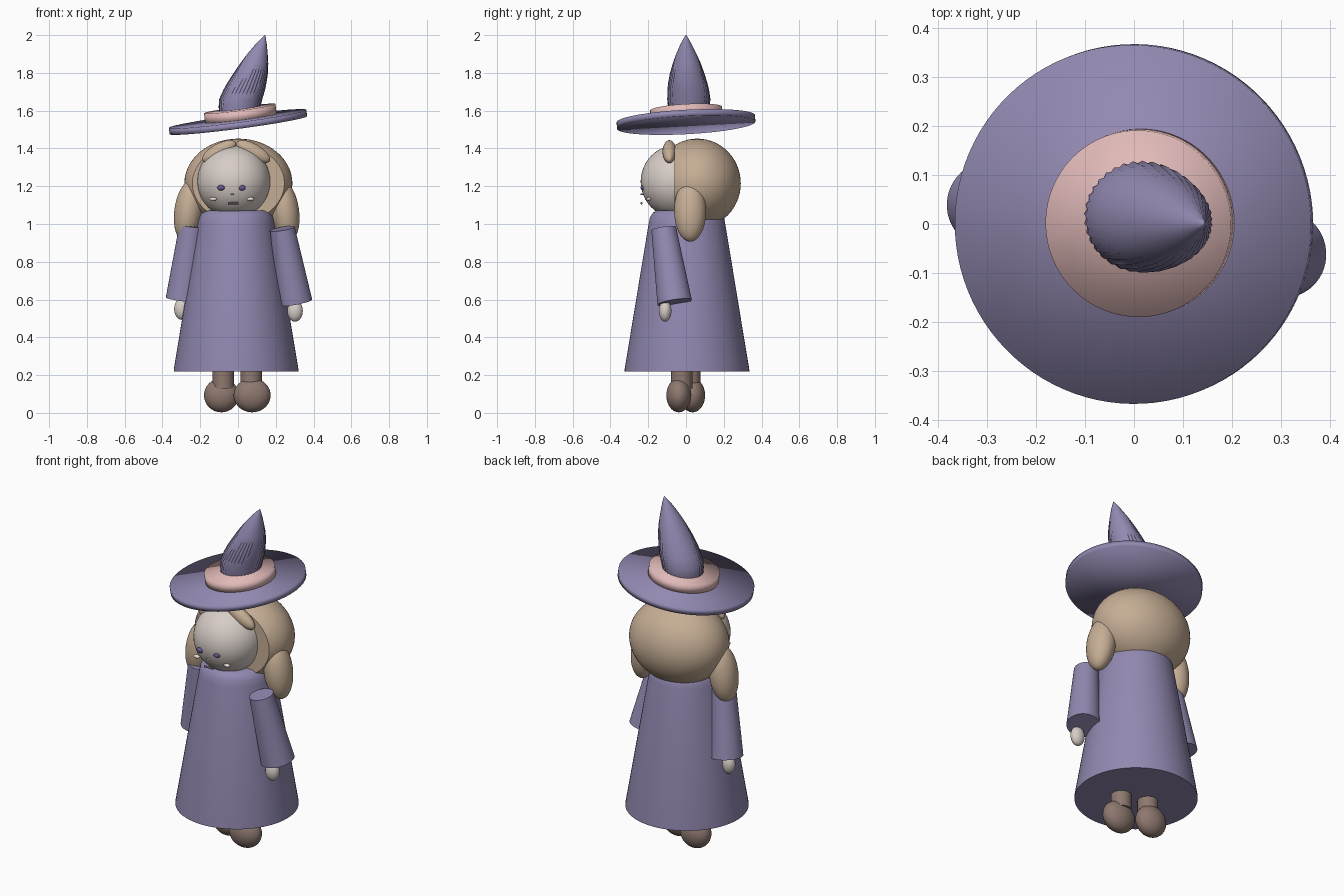
import bpy, bmesh, math
from mathutils import Vector, Matrix, Euler

if "Cube" in bpy.data.objects:
    bpy.data.objects.remove(bpy.data.objects["Cube"])


def material(name, rgb):
    m = bpy.data.materials.new(name)
    m.diffuse_color = (*rgb, 1)
    m.use_nodes = True
    m.node_tree.nodes["Principled BSDF"].inputs["Base Color"].default_value = m.diffuse_color
    return m


PURPLE = material("dusty_purple", (0.29, 0.25, 0.44))
PINK = material("soft_pink", (0.75, 0.49, 0.48))
HAIR = material("sandy_hair", (0.56, 0.42, 0.30))
SKIN = material("pale_skin", (0.68, 0.61, 0.57))
BROWN = material("boot_brown", (0.27, 0.19, 0.16))
EYE = material("eye_violet", (0.14, 0.10, 0.27))
DARK = material("mouth_grey", (0.14, 0.11, 0.12))
CHEEK = material("cheek_white", (0.80, 0.70, 0.67))


def finish(name, bm, mat, angle=40):
    bmesh.ops.recalc_face_normals(bm, faces=bm.faces[:])
    me = bpy.data.meshes.new(name)
    bm.to_mesh(me)
    bm.free()
    me.materials.append(mat)
    ob = bpy.data.objects.new(name, me)
    bpy.context.collection.objects.link(ob)
    bpy.ops.object.select_all(action='DESELECT')
    ob.select_set(True)
    bpy.context.view_layer.objects.active = ob
    if angle is None:
        bpy.ops.object.shade_smooth()
    else:
        bpy.ops.object.shade_smooth_by_angle(angle=math.radians(angle))
    return ob


def ball(name, loc, radii, mat, rot=(0, 0, 0), cut_y=None, seg=40):
    """Ellipsoid, optionally sliced flat in front of cut_y."""
    bm = bmesh.new()
    e = Euler([math.radians(a) for a in rot])
    bmesh.ops.create_uvsphere(bm, u_segments=seg, v_segments=seg // 2, radius=1,
                              matrix=Matrix.LocRotScale(Vector(loc), e, Vector(radii)))
    if cut_y is not None:
        cut = bmesh.ops.bisect_plane(bm, geom=bm.verts[:] + bm.edges[:] + bm.faces[:],
                                     plane_co=(0, cut_y, 0), plane_no=(0, -1, 0), clear_outer=True)
        edges = [g for g in cut['geom_cut'] if isinstance(g, bmesh.types.BMEdge)]
        bmesh.ops.contextual_create(bm, geom=edges)
    return finish(name, bm, mat)


def tube(name, a, b, r1, r2, mat, angle=40, seg=48):
    """Capped cone from point a to point b."""
    a, b = Vector(a), Vector(b)
    d = b - a
    m = Matrix.Translation((a + b) / 2) @ d.to_track_quat('Z', 'Y').to_matrix().to_4x4()
    bm = bmesh.new()
    bmesh.ops.create_cone(bm, cap_ends=True, segments=seg, radius1=r1, radius2=r2,
                          depth=d.length, matrix=m)
    return finish(name, bm, mat, angle)


def loft(name, rings, mat, seg, flute=0.0, twist=0.0, angle=40):
    """Stack of round rings (x, y, z, radius) with optional pleats."""
    bm = bmesh.new()
    loops = []
    for k, (x, y, z, r) in enumerate(rings):
        loop = []
        for i in range(seg):
            t = math.tau * i / seg + twist * k
            rr = r * (1 + (flute if i % 2 else -flute))
            loop.append(bm.verts.new((x + rr * math.cos(t), y + rr * math.sin(t), z)))
        loops.append(loop)
    for lo, hi in zip(loops, loops[1:]):
        for i in range(seg):
            j = (i + 1) % seg
            bm.faces.new((lo[i], lo[j], hi[j], hi[i]))
    bm.faces.new(loops[0][::-1])
    bm.faces.new(loops[-1])
    return finish(name, bm, mat, angle)


# Robe
loft("robe", [(-0.01, 0.005, z, r) for z, r in
              ((0.22, 0.33), (0.23, 0.33), (1.0, 0.203), (1.035, 0.196), (1.06, 0.18), (1.072, 0.16))],
     PURPLE, 64)

# Legs and boots
for side, x, y, r in (("left", -0.088, 0.035, 0.092), ("right", 0.075, -0.038, 0.098)):
    leg_x = -0.078 if x < 0 else 0.07
    tube(side + "_leg", (leg_x, y * 0.6, 0.13), (leg_x, y * 0.6, 0.32), 0.056, 0.056, BROWN)
    ball(side + "_boot", (x, y, 0.093), (r, 0.066, 0.09), BROWN)

# Sleeves and hands
tube("right_sleeve", (0.235, -0.118, 0.975), (0.302, -0.06, 0.585), 0.066, 0.092, PURPLE)
ball("right_hand", (0.302, -0.11, 0.54), (0.041, 0.033, 0.057), SKIN)
tube("left_sleeve", (-0.245, 0.0, 0.99), (-0.293, 0.04, 0.60), 0.066, 0.09, PURPLE)
ball("left_hand", (-0.297, 0.03, 0.55), (0.041, 0.033, 0.057), SKIN)

# Head and hair
ball("head", (-0.022, -0.05, 1.225), (0.193, 0.19, 0.193), SKIN, seg=48)
ball("hair_back", (0.002, 0.06, 1.215), (0.286, 0.23, 0.237), HAIR, cut_y=-0.06, seg=56)
for side, s, x in (("left", -1, -0.262), ("right", 1, 0.248)):
    ball(side + "_hair_lock", (x, 0.022, 1.07), (0.075, 0.085, 0.165), HAIR, rot=(0, -8 * s, 0))
    ball(side + "_fringe", (-0.01 + s * 0.09, -0.088, 1.383), (0.1, 0.036, 0.042), HAIR,
         rot=(0, 29 * s, 0))

# Face
for side, x in (("left", -0.09), ("right", 0.021)):
    ball(side + "_eye", (x, -0.228, 1.192), (0.02, 0.012, 0.015), EYE, seg=20)
for side, x in (("left", -0.131), ("right", 0.066)):
    ball(side + "_cheek", (x, -0.197, 1.132), (0.02, 0.012, 0.01), CHEEK, seg=20)
ball("nose", (-0.03, -0.235, 1.157), (0.01, 0.008, 0.004), CHEEK, seg=16)
tube("mouth", (-0.054, -0.235, 1.11), (0.002, -0.235, 1.11), 0.006, 0.006, DARK, seg=12)

# Hat brim and band, tilted to one side
tilt = Euler((math.radians(3), math.radians(-7.5), 0)).to_matrix()
up = tilt @ Vector((0, 0, 1))
centre = Vector((0, 0, 1.54))
tube("hat_brim", centre - up * 0.017, centre + up * 0.017, 0.367, 0.367, PURPLE, None, 96)
band = Vector((0.012, 0.002, 1.585))
tube("hat_band", band - up * 0.032, band + up * 0.026, 0.191, 0.191, PINK, None, 72)

# Pleated leaning hat cone
loft("hat_cone", [(0.0, 0.012, 1.57, 0.098), (0.008, 0.015, 1.62, 0.108), (0.014, 0.015, 1.66, 0.112),
                  (0.033, 0.012, 1.71, 0.108), (0.048, 0.009, 1.75, 0.101), (0.068, 0.006, 1.80, 0.089),
                  (0.086, 0.004, 1.85, 0.073), (0.103, 0.002, 1.90, 0.053), (0.122, 0, 1.95, 0.03),
                  (0.136, 0, 1.985, 0.011), (0.143, 0, 2.0, 0.001)],
     PURPLE, 72, flute=0.022, twist=0.03, angle=60)
